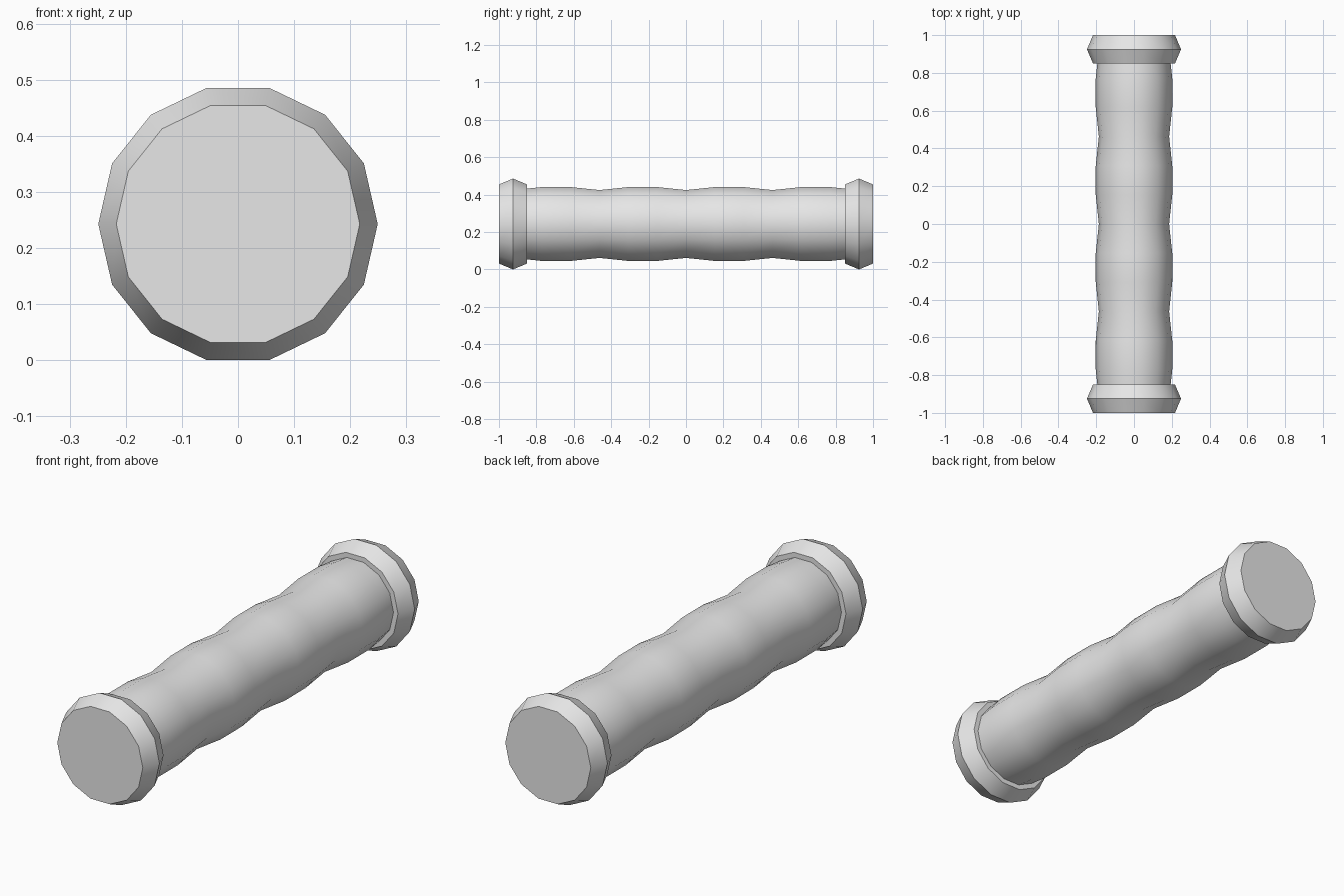
import bpy, bmesh, math

if "Cube" in bpy.data.objects:
    bpy.data.objects.remove(bpy.data.objects["Cube"])

SIDES = 14
CENTRE_Z = 0.243

grey = bpy.data.materials.new("light grey")
grey.diffuse_color = (0.8, 0.8, 0.8, 1.0)
grey.use_nodes = True
grey.node_tree.nodes["Principled BSDF"].inputs["Base Color"].default_value = grey.diffuse_color


def turned_part(name, profile):
    """Closed solid turned around the y axis from (y, radius) pairs, y rising."""
    bm = bmesh.new()
    rings = []
    for y, r in profile:
        angles = [2 * math.pi * i / SIDES for i in range(SIDES)]
        rings.append([bm.verts.new((r * math.cos(a), y, CENTRE_Z + r * math.sin(a)))
                      for a in angles])
    for a, b in zip(rings, rings[1:]):
        for i in range(SIDES):
            j = (i + 1) % SIDES
            bm.faces.new((a[i], a[j], b[j], b[i]))
    bm.faces.new(rings[0])
    bm.faces.new(rings[-1])
    bmesh.ops.recalc_face_normals(bm, faces=bm.faces)
    mesh = bpy.data.meshes.new(name)
    bm.to_mesh(mesh)
    bm.free()
    mesh.materials.append(grey)
    obj = bpy.data.objects.new(name, mesh)
    bpy.context.collection.objects.link(obj)
    bpy.ops.object.select_all(action='DESELECT')
    obj.select_set(True)
    bpy.context.view_layer.objects.active = obj
    bpy.ops.object.shade_smooth_by_angle(angle=math.radians(30))
    return obj


# Wavy grip: four bulges separated by shallow finger grooves
PITCH, BULGE, GROOVE = 0.4625, 0.2025, 0.186
grip = [(-2 * PITCH, GROOVE)]
for k in range(-2, 2):
    y = k * PITCH
    grip += [(y + PITCH / 3, BULGE), (y + PITCH * 2 / 3, BULGE), (y + PITCH, GROOVE)]
turned_part("grip", grip)

# Bevelled end caps
turned_part("front_cap", [(-1.0, 0.217), (-0.925, 0.249), (-0.85, 0.217)])
turned_part("back_cap", [(0.85, 0.217), (0.925, 0.249), (1.0, 0.217)])
